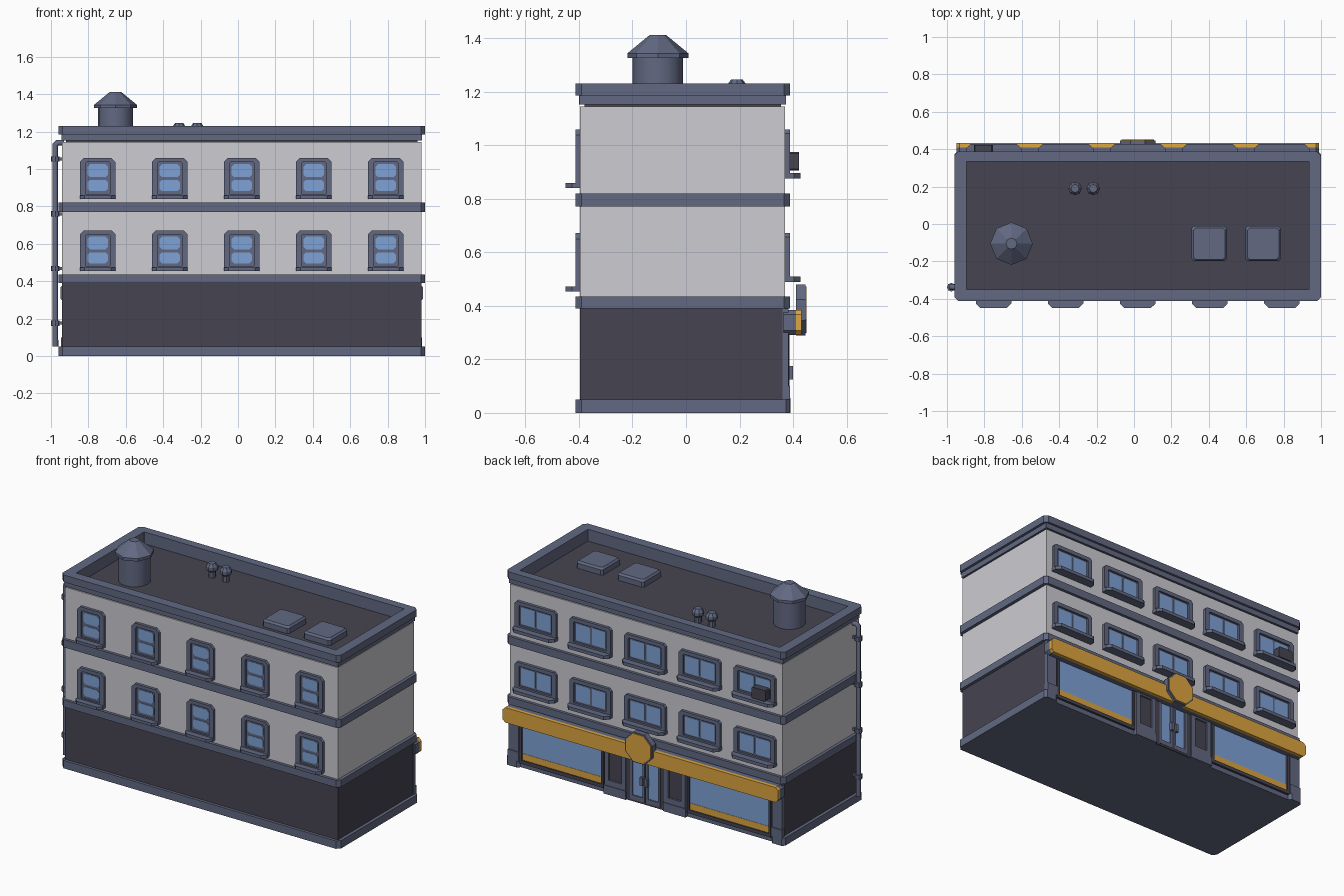
import bpy, bmesh, math
from mathutils import Matrix

if "Cube" in bpy.data.objects:
    bpy.data.objects.remove(bpy.data.objects["Cube"])


def material(name, rgb):
    m = bpy.data.materials.new(name)
    lin = [((c / 255 + 0.055) / 1.055) ** 2.4 for c in rgb]
    m.diffuse_color = (*lin, 1)
    m.use_nodes = True
    m.node_tree.nodes["Principled BSDF"].inputs["Base Color"].default_value = m.diffuse_color
    return m


WALL = material("pale_wall", (204, 204, 210))
DARK = material("dark_wall", (70, 68, 80))
TRIM = material("slate_trim", (98, 105, 130))
GLASS = material("blue_glass", (126, 162, 214))
GOLD = material("gold", (222, 166, 64))
CX = 0.02                                    # building centre line in x
COLS = [CX + 0.385 * i for i in range(-2, 3)]
ROWS = [0.0, 0.387]
ROOF = 1.155


class Part:
    """Collects prisms, rings and lathes into one mesh."""

    def __init__(self):
        self.bm, self.mats = bmesh.new(), []

    def face(self, verts, mat):
        if mat not in self.mats:
            self.mats.append(mat)
        self.bm.faces.new(verts).material_index = self.mats.index(mat)

    def loop(self, poly, axis, t):
        put = {'x': lambda a, b: (t, a, b), 'y': lambda a, b: (a, t, b), 'z': lambda a, b: (a, b, t)}[axis]
        return [self.bm.verts.new(put(a, b)) for a, b in poly]

    def bridge(self, A, B, mat):
        n = len(A)
        for i in range(n):
            j = (i + 1) % n
            self.face((A[i], A[j], B[j], B[i]), mat)

    def prism(self, poly, axis, lo, hi, mat):
        A, B = self.loop(poly, axis, lo), self.loop(poly, axis, hi)
        self.face(A, mat)
        self.face(B, mat)
        self.bridge(A, B, mat)
        return self

    def ring(self, outer, inner, axis, lo, hi, mat):
        L = [self.loop(p, axis, t) for p, t in ((outer, lo), (outer, hi), (inner, hi), (inner, lo))]
        for i in range(4):
            self.bridge(L[i], L[(i + 1) % 4], mat)
        return self

    def lathe(self, x, y, profile, n, mat):
        L = [self.loop([(x + r * math.cos(2 * math.pi * i / n), y + r * math.sin(2 * math.pi * i / n))
                        for i in range(n)], 'z', z) for r, z in profile]
        for A, B in zip(L, L[1:]):
            self.bridge(A, B, mat)
        self.face(L[0], mat)
        self.face(L[-1], mat)
        return self

    def mesh(self, name):
        bmesh.ops.recalc_face_normals(self.bm, faces=self.bm.faces)
        me = bpy.data.meshes.new(name)
        self.bm.to_mesh(me)
        self.bm.free()
        for m in self.mats:
            me.materials.append(m)
        return me

    def done(self, name, smooth=False):
        ob = place(self.mesh(name), name)
        if smooth:
            bpy.context.view_layer.objects.active = ob
            ob.select_set(True)
            bpy.ops.object.shade_smooth_by_angle(angle=math.radians(35))
            ob.select_set(False)
        return ob


def place(me, name, loc=(0, 0, 0)):
    ob = bpy.data.objects.new(name, me)
    ob.location = loc
    bpy.context.collection.objects.link(ob)
    return ob


def rect(x0, x1, y0, y1):
    return [(x0, y0), (x1, y0), (x1, y1), (x0, y1)]


def cham(x0, x1, y0, y1, top, low=None):
    """Rectangle with cut corners: separate cuts for the upper and lower pair."""
    low = top if low is None else low
    return [(x0 + low, y0), (x1 - low, y0), (x1, y0 + low), (x1, y1 - top),
            (x1 - top, y1), (x0 + top, y1), (x0, y1 - top), (x0, y0 + low)]


# walls
Part().prism(rect(-0.94, 0.98, -0.395, 0.37), 'z', 0.04, 0.40, DARK).done("ground_floor")
Part().prism(rect(-0.94, 0.98, -0.395, 0.37), 'z', 0.40, ROOF - 0.01, WALL).done("upper_floors")
Part().prism(rect(-0.92, 0.96, -0.38, 0.355), 'z', ROOF - 0.02, ROOF, DARK).done("roof_deck")

# horizontal bands and parapet
OUT = cham(-0.96, 1.0, -0.413, 0.388, 0.022)
for name, lo, hi in (("lower_band", 0.39, 0.435), ("upper_band", 0.77, 0.82)):
    Part().prism(OUT, 'z', lo, hi, TRIM).done(name)
inner = cham(-0.895, 0.935, -0.35, 0.335, 0.001)
Part().ring(OUT, inner, 'z', 1.185, 1.23, TRIM).done("parapet_cap")
Part().ring(cham(-0.944, 0.984, -0.399, 0.374, 0.001), inner, 'z', ROOF - 0.003, 1.185, TRIM).done("parapet_fascia")

# base band, left open along the shop front
base = Part().prism(cham(-0.96, 1.0, -0.413, 0.37, 0.001, 0.022), 'z', 0, 0.05, TRIM)
for x0, x1 in ((-0.96, -0.865), (0.905, 1.0)):
    base.prism(cham(x0, x1, 0.36, 0.388, 0.015, 0.001), 'z', 0, 0.05, TRIM)
base.done("base_band")

# front sash windows
w = Part()
w.ring(cham(-0.095, 0.095, 0.46, 0.672, 0.022, 0.001), cham(-0.066, 0.066, 0.48, 0.65, 0.008, 0.001),
       'y', -0.413, -0.39, TRIM)
w.prism(rect(-0.068, 0.068, 0.478, 0.652), 'y', -0.401, -0.39, TRIM)
for z0, z1 in ((0.495, 0.554), (0.57, 0.638)):
    w.prism(cham(-0.054, 0.054, z0, z1, 0.012), 'y', -0.404, -0.398, GLASS)
w.prism(cham(-0.095, 0.095, -0.45, -0.39, 0.001, 0.025), 'z', 0.453, 0.472, TRIM)
front = w.mesh("front_window")

# back sliding windows
w = Part()
w.ring(cham(-0.145, 0.145, 0.495, 0.672, 0.015, 0.001), cham(-0.115, 0.115, 0.52, 0.648, 0.005, 0.001),
       'y', 0.365, 0.388, TRIM)
w.prism(rect(-0.117, 0.117, 0.518, 0.65), 'y', 0.365, 0.375, TRIM)
for x0, x1 in ((-0.105, -0.007), (0.007, 0.105)):
    w.prism(cham(x0, x1, 0.53, 0.638, 0.006), 'y', 0.37, 0.379, GLASS)
w.prism(cham(-0.148, 0.148, 0.365, 0.428, 0.025, 0.001), 'z', 0.488, 0.509, TRIM)
back = w.mesh("back_window")
for r, dz in enumerate(ROWS):
    for c, x in enumerate(COLS):
        place(front, f"front_window_{r}_{c}", (x, 0, dz))
        place(back, f"back_window_{r}_{c}", (x, 0, dz))

# cooling unit in one back window
Part().prism(cham(-0.855, -0.755, 0.905, 0.975, 0.006), 'y', 0.37, 0.422, DARK).done("cooling_unit")

# shop front
for s, side in ((-1, "left"), (1, "right")):
    def span(a, b):
        return sorted((CX + s * a, CX + s * b))
    x0, x1 = span(0.295, 0.885)
    shop = Part().ring(rect(x0, x1, 0.03, 0.33), rect(x0 + 0.016, x1 - 0.016, 0.052, 0.31), 'y', 0.36, 0.384, DARK)
    shop.prism(rect(x0 + 0.01, x1 - 0.01, 0.09, 0.32), 'y', 0.367, 0.374, GLASS)
    shop.prism(rect(x0 + 0.01, x1 - 0.01, 0.05, 0.093), 'y', 0.367, 0.376, GOLD)
    shop.done("shop_window_" + side)
    # panelled pier beside the door
    x0, x1 = span(0.135, 0.285)
    pier = Part().ring(rect(x0, x1, 0.0, 0.32), rect(x0 + 0.03, x1 - 0.03, 0.09, 0.28), 'y', 0.36, 0.386, TRIM)
    pier.prism(rect(x0 + 0.02, x1 - 0.02, 0.08, 0.29), 'y', 0.36, 0.374, DARK)
    pier.prism(rect(x0 - 0.004, x1 + 0.004, 0, 0.055), 'y', 0.36, 0.39, TRIM)
    pier.done("door_pier_" + side)
    # corner pilaster with plinth
    x0, x1 = span(0.893, 0.962)
    pil = Part().prism(rect(x0, x1, 0.04, 0.39), 'y', 0.36, 0.382, TRIM)
    pil.prism(rect(x0 - 0.004, x1 + 0.002, 0.04, 0.10), 'y', 0.36, 0.388, TRIM)
    pil.done("corner_pilaster_" + side)
    # door leaf with handle
    x0, x1 = span(0.004, 0.105)
    leaf = Part().ring(rect(x0, x1, 0.012, 0.31), rect(x0 + 0.016, x1 - 0.016, 0.04, 0.29), 'y', 0.365, 0.382, TRIM)
    leaf.prism(rect(x0 + 0.01, x1 - 0.01, 0.03, 0.30), 'y', 0.367, 0.375, GLASS)
    h0, h1 = span(0.006, 0.026)
    leaf.prism(rect(h0, h1, 0.125, 0.175), 'y', 0.38, 0.4, TRIM)
    leaf.done("door_leaf_" + side)
Part().ring(rect(CX - 0.135, CX + 0.135, 0.0, 0.33), rect(CX - 0.105, CX + 0.105, 0.012, 0.31),
            'y', 0.36, 0.38, DARK).done("door_frame")

# fascia board above the shop and the blank round sign
board = Part().prism(cham(-0.95, 0.99, 0.29, 0.385, 0.018), 'y', 0.365, 0.41, TRIM)
board.prism(cham(-0.95, 0.99, 0.29, 0.385, 0.018), 'y', 0.41, 0.432, GOLD)
board.done("shop_fascia")


def octagon(r):
    return [(CX + r * math.cos(a), 0.385 + r * math.sin(a))
            for a in (math.pi / 8 + math.pi / 4 * i for i in range(8))]


sign = Part().prism(octagon(0.103), 'y', 0.41, 0.447, TRIM)
sign.prism(octagon(0.094), 'y', 0.443, 0.451, GOLD)
sign.done("round_sign")

# roof tank
TX, TY = -0.655, -0.105
Part().lathe(TX, TY, [(0.094, ROOF - 0.01), (0.094, 1.33)], 16, TRIM).done("tank_body", True)
Part().lathe(TX, TY, [(0.114, 1.325), (0.114, 1.343), (0.03, 1.412)], 8, TRIM).done("tank_cap")

# roof vents
for i, x in enumerate((-0.315, -0.218)):
    Part().lathe(x, 0.19, [(0.022, ROOF - 0.01), (0.022, 1.192), (0.036, 1.205), (0.036, 1.225), (0.022, 1.245)],
                 8, TRIM).done(f"roof_vent_{i}")

# roof hatches with sloped rims
for i, x in enumerate((0.402, 0.69)):
    p = Part()
    L = [p.loop(cham(x - a, x + a, -0.105 - a, -0.105 + a, 0.012), 'z', z)
         for a, z in ((0.094, ROOF - 0.01), (0.094, 1.188), (0.084, 1.2))]
    p.bridge(L[0], L[1], TRIM)
    p.bridge(L[1], L[2], TRIM)
    p.face(L[0], TRIM)
    p.face(L[2], TRIM)
    p.done(f"roof_hatch_{i}")

# drainpipe with elbow and collars
PX, PY = -0.977, -0.338
cu = bpy.data.curves.new("drainpipe", 'CURVE')
cu.dimensions, cu.bevel_depth, cu.bevel_resolution, cu.use_fill_caps = '3D', 0.016, 1, True
sp = cu.splines.new('POLY')
path = [(PX, 0.05), (PX, 1.128), (PX + 0.012, 1.14), (-0.93, 1.14)]
sp.points.add(len(path) - 1)
for pt, (x, z) in zip(sp.points, path):
    pt.co = (x, PY, z, 1)
cu.materials.append(TRIM)
place(cu, "drainpipe")
for i, z in enumerate((0.175, 0.468, 0.76, 1.053)):
    c = Part().lathe(PX, PY, [(0.023, z - 0.014), (0.023, z + 0.014)], 8, TRIM)
    c.prism(rect(PX, -0.935, PY - 0.008, PY + 0.008), 'z', z - 0.008, z + 0.008, TRIM)
    c.done(f"pipe_collar_{i}")
